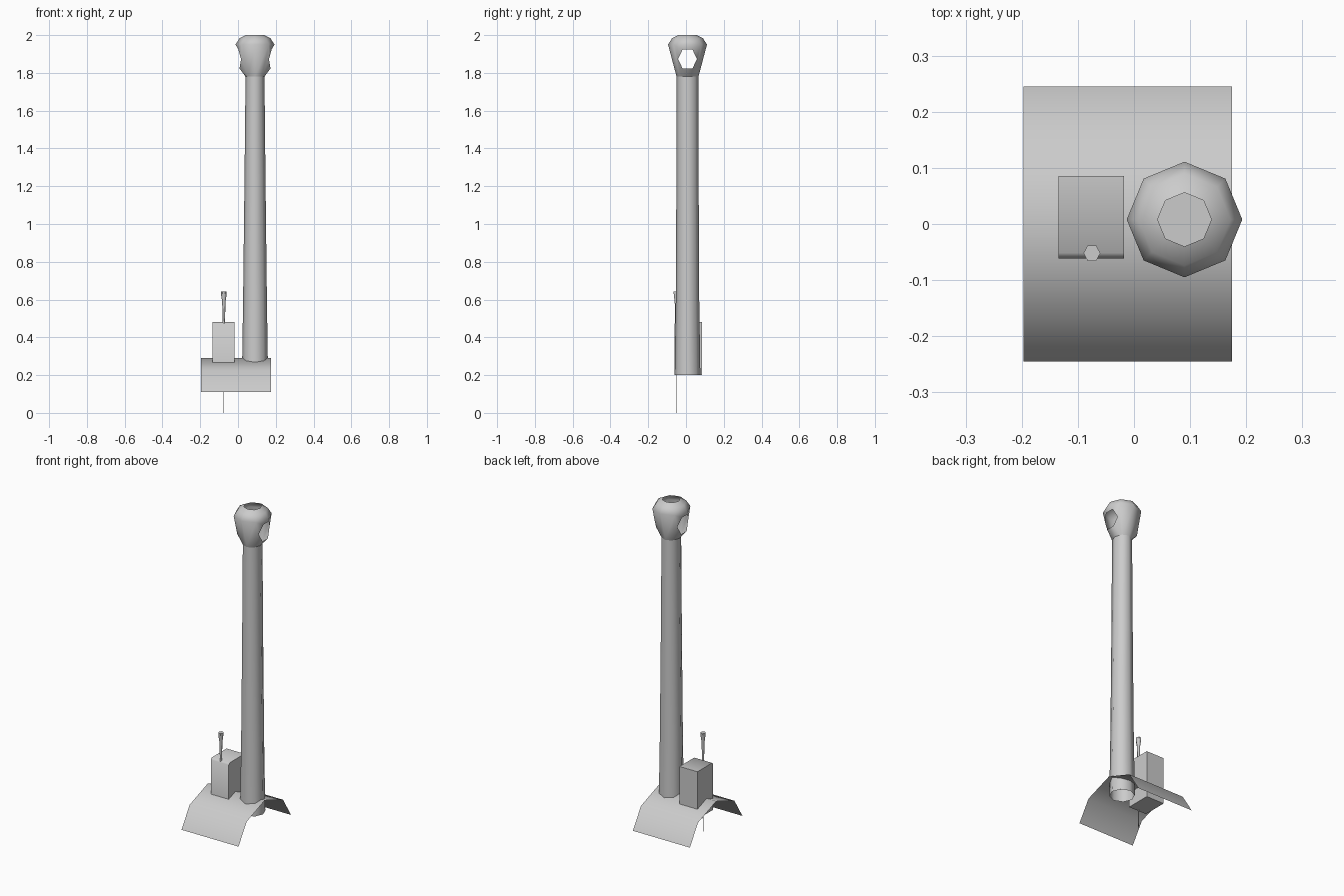
import bpy, bmesh, math

if "Cube" in bpy.data.objects:
    bpy.data.objects.remove(bpy.data.objects["Cube"])

CX, CY = 0.09, 0.008   # column axis


def finish(name, bm, angle=60):
    bmesh.ops.recalc_face_normals(bm, faces=bm.faces)
    mesh = bpy.data.meshes.new(name)
    bm.to_mesh(mesh)
    bm.free()
    ob = bpy.data.objects.new(name, mesh)
    bpy.context.collection.objects.link(ob)
    bpy.ops.object.select_all(action='DESELECT')
    ob.select_set(True)
    bpy.context.view_layer.objects.active = ob
    bpy.ops.object.shade_smooth_by_angle(angle=math.radians(angle))
    return ob


def ring(bm, cx, cy, z, rx, ry, n):
    return [bm.verts.new((cx + rx * math.cos(math.tau * i / n),
                          cy + ry * math.sin(math.tau * i / n), z)) for i in range(n)]


def bridge(bm, a, b, sides=None):
    n = len(a)
    for i in (range(n) if sides is None else sides):
        j = (i + 1) % n
        bm.faces.new((a[i], a[j], b[j], b[i]))


def lathe(name, cx, cy, profile, n):
    """Tube through (z, rx, ry) rings, closed at the last ring."""
    bm = bmesh.new()
    rings = [ring(bm, cx, cy, *p, n) for p in profile]
    for a, b in zip(rings, rings[1:]):
        bridge(bm, a, b)
    bm.faces.new(rings[-1])
    return finish(name, bm)


# Bent single-sheet saddle
bm = bmesh.new()
profile = [(-0.245, 0.11), (-0.17, 0.228), (0, 0.29), (0.17, 0.228), (0.245, 0.11)]
left, right = [[bm.verts.new((x, y, z)) for y, z in profile] for x in (-0.197, 0.175)]
for i in range(4):
    bm.faces.new((left[i], right[i], right[i + 1], left[i + 1]))
finish("saddle_sheet", bm)

# Tapering column, open below
lathe("column", CX, CY, [(0.20, 0.069, 0.068), (0.60, 0.063, 0.062),
                         (1.20, 0.056, 0.059), (1.785, 0.05, 0.058)], 8)

# Hollow octagonal head with an open top
bm = bmesh.new()
low = ring(bm, CX, CY, 1.78, 0.05, 0.058, 8)
wide = ring(bm, CX, CY, 1.95, 0.103, 0.103, 8)
upper = ring(bm, CX, CY, 1.983, 0.082, 0.082, 8)
rim = ring(bm, CX, CY, 2.0, 0.048, 0.048, 8)
bridge(bm, wide, upper)
bridge(bm, upper, rim)
bridge(bm, low, wide, (1, 2, 5, 6))
# Hexagonal side windows
for c, s in ((0, 1), (4, -1)):
    B = [low[(c + k) % 8] for k in (-1, 0, 1)]
    T = [wide[(c + k) % 8] for k in (-1, 0, 1)]
    hexa = [bm.verts.new((CX + s * x, CY + s * y, z)) for x, y, z in (
        (0.082, -0.026, 1.823), (0.082, 0.026, 1.823), (0.074, 0.05, 1.873),
        (0.088, 0.026, 1.924), (0.088, -0.026, 1.924), (0.074, -0.05, 1.873))]
    b0, b1, m1, t1, t0, m0 = hexa
    for f in ((B[0], B[1], b0), (B[1], b1, b0), (B[1], B[2], b1), (B[2], m1, b1),
              (B[2], T[2], m1), (T[2], t1, m1), (T[2], T[1], t1), (T[1], t0, t1),
              (T[1], T[0], t0), (T[0], m0, t0), (T[0], B[0], m0), (B[0], b0, m0)):
        bm.faces.new(f)
finish("column_head", bm)

# Side box with a softened front top edge
bm = bmesh.new()
bmesh.ops.create_cube(bm, size=1)
for v in bm.verts:
    v.co.x = -0.076 + v.co.x * 0.117
    v.co.y = 0.012 + v.co.y * 0.147
    v.co.z = 0.34 + v.co.z * 0.28
edge = [e for e in bm.edges if all(v.co.z > 0.4 and v.co.y < 0 for v in e.verts)]
bmesh.ops.bevel(bm, geom=edge, offset=0.01, segments=1, affect='EDGES')
finish("side_box", bm)

# Thin flared pin running down through the box to a point
lathe("pin", -0.075, -0.052, [(0.0, 0.0005, 0.0005), (0.25, 0.003, 0.003), (0.48, 0.006, 0.006),
                              (0.59, 0.009, 0.009), (0.62, 0.014, 0.014), (0.643, 0.015, 0.016)], 6)
